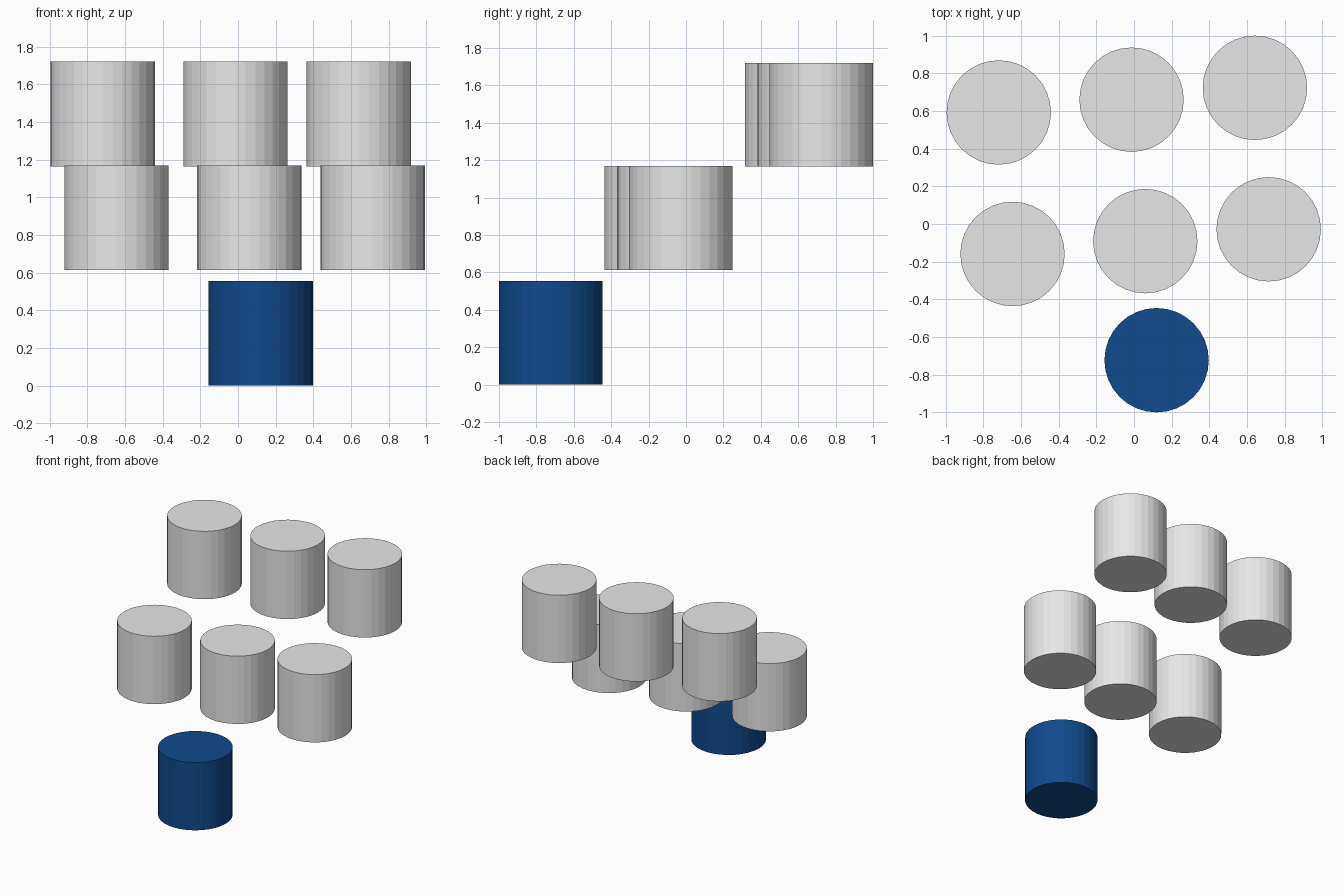
import bpy

if "Cube" in bpy.data.objects:
    bpy.data.objects.remove(bpy.data.objects["Cube"])

RADIUS, HEIGHT, SIDES = 0.277, 0.555, 32


def material(name, rgb):
    mat = bpy.data.materials.new(name)
    mat.diffuse_color = (*rgb, 1.0)
    mat.use_nodes = True
    mat.node_tree.nodes["Principled BSDF"].inputs["Base Color"].default_value = mat.diffuse_color
    return mat


blue = material("deep_blue", (0.005, 0.069, 0.27))
grey = material("light_grey", (0.8, 0.8, 0.8))


def drum(name, x, y, base, mat):
    """Upright flat-faced cylinder standing at height base."""
    bpy.ops.mesh.primitive_cylinder_add(
        vertices=SIDES, radius=RADIUS, depth=HEIGHT,
        location=(x, y, base + HEIGHT / 2))
    obj = bpy.context.object
    obj.name = name
    obj.data.materials.append(mat)


# Single blue drum at the front, on the ground
drum("front_drum", 0.12, -0.723, 0.0, blue)

# Two slightly skewed rows of three grey drums, each row one step higher
row_offsets = [(-0.705, -0.068), (0.0, 0.0), (0.655, 0.063)]
rows = [("middle_drum", 0.06, -0.091, 0.613),
        ("upper_drum", -0.013, 0.66, 1.165)]
for name, cx, cy, base in rows:
    for i, (dx, dy) in enumerate(row_offsets, 1):
        drum(f"{name}_{i}", cx + dx, cy + dy, base, grey)
